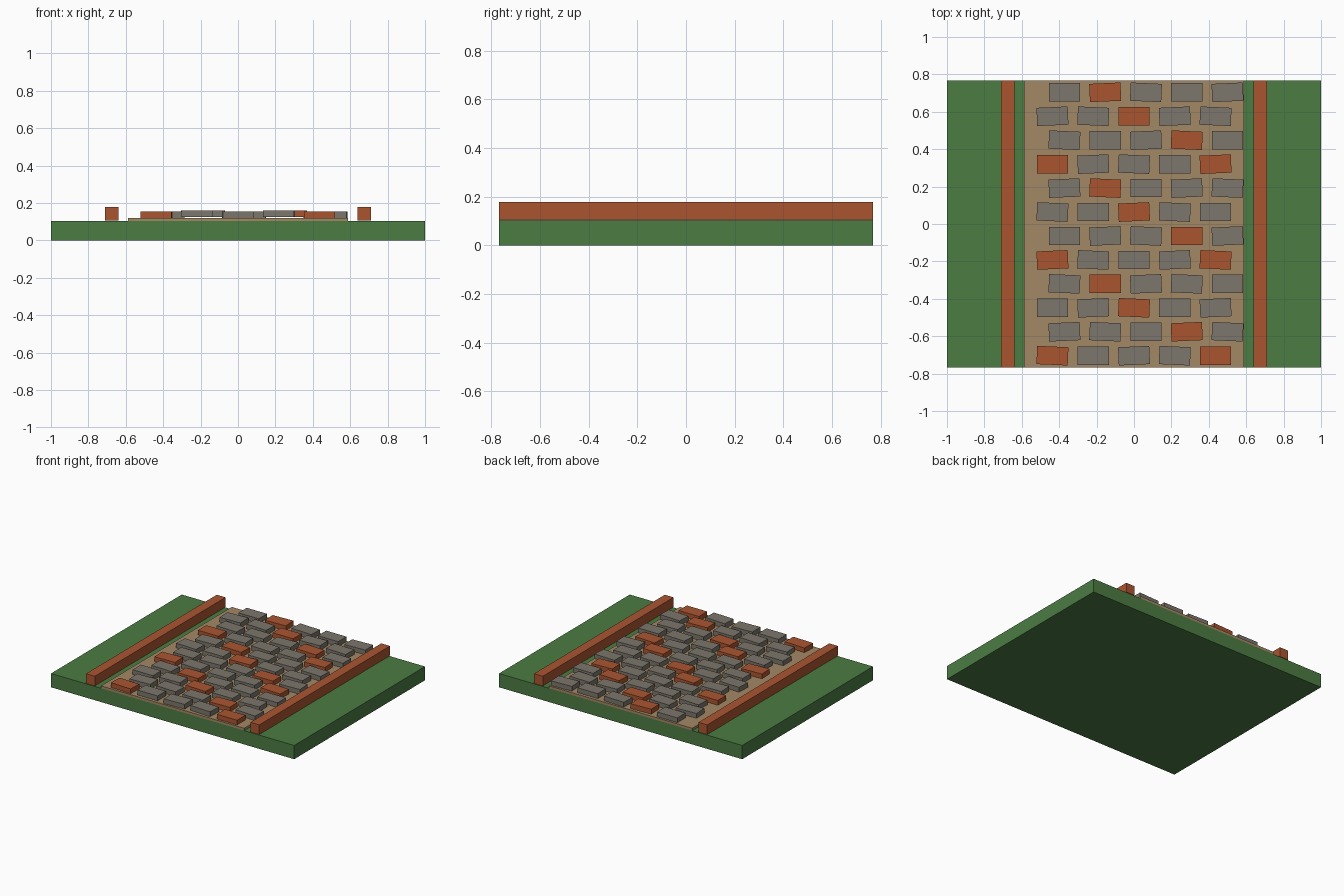
import bpy

if "Cube" in bpy.data.objects:
    bpy.data.objects.remove(bpy.data.objects["Cube"])

U = 0.256  # design unit: the slab is 7.8 x 6 units


def material(name, r, g, b):
    m = bpy.data.materials.new(name)
    m.diffuse_color = (r, g, b, 1)
    m.use_nodes = True
    m.node_tree.nodes["Principled BSDF"].inputs["Base Color"].default_value = m.diffuse_color
    return m


grass = material("grass_green", 0.07, 0.20, 0.055)
sand = material("sand", 0.37, 0.25, 0.13)
brick = material("brick_red", 0.40, 0.09, 0.03)
stone = material("stone_grey", 0.20, 0.18, 0.15)


def box(name, center, size, mat, rot=0.0):
    bpy.ops.mesh.primitive_cube_add(size=1, location=center, rotation=(0, 0, rot))
    ob = bpy.context.object
    ob.name = name
    ob.scale = size
    ob.data.materials.append(mat)
    return ob


# Lawn slab and sand bed
box("lawn", (0, 0, 0.0512), (2, 6 * U, 0.1024), grass)
box("sand_bed", (0, 0, 0.1075), (4.6 * U, 6 * U, 0.0256), sand)

# Long edging kerbs, left and right
for side, label in ((-1, "left"), (1, "right")):
    box(label + "_kerb", (side * 0.676, 0, 0.1421), (0.072, 6 * U, 0.0717), brick)

# Paving in staggered rows, every other row shifted sideways
for i in range(12):
    for j in range(5):
        x = (j - 2) * 0.218 + (i % 2) * 0.064
        y = (i - 5.5) * 0.5 * U
        z = 0.1375 + (j % 2) * 0.005
        turn = ((2 * i + j) % 3 - 1) * 0.045
        mat = brick if (i + j) % 4 == 0 else stone
        box(f"paver_{i}_{j}", (x, y, z), (0.167, 0.0975, 0.036), mat, turn)
